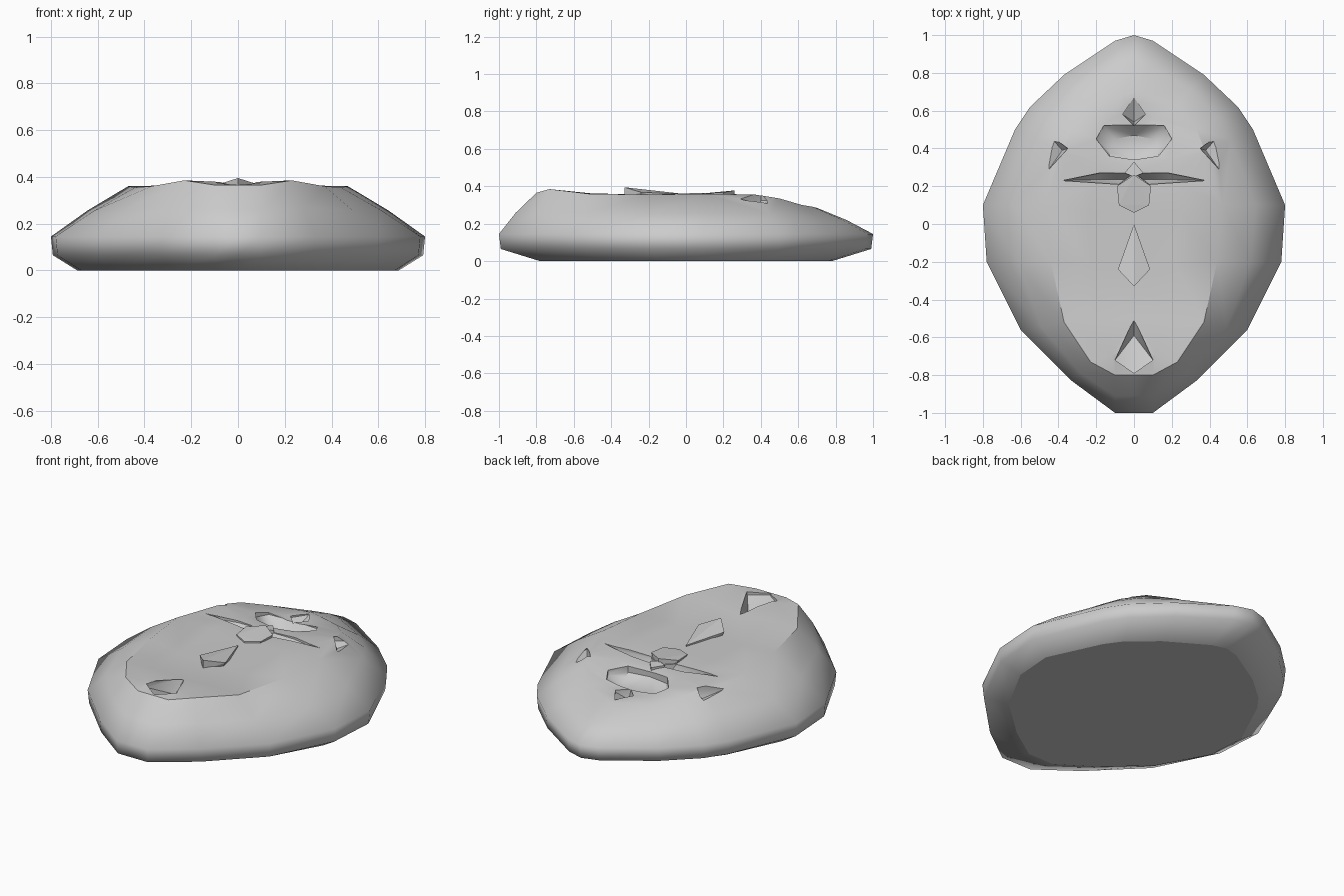
import bpy, bmesh
from mathutils import Vector

if "Cube" in bpy.data.objects:
    bpy.data.objects.remove(bpy.data.objects["Cube"], do_unlink=True)

grey = bpy.data.materials.new("plain grey")
grey.use_nodes = True
COLOUR = (0.6, 0.6, 0.6, 1)
grey.diffuse_color = COLOUR
grey.node_tree.nodes["Principled BSDF"].inputs["Base Color"].default_value = COLOUR


def make(name, bm):
    bmesh.ops.recalc_face_normals(bm, faces=bm.faces[:])
    mesh = bpy.data.meshes.new(name)
    bm.to_mesh(mesh)
    bm.free()
    mesh.materials.append(grey)
    obj = bpy.data.objects.new(name, mesh)
    bpy.context.collection.objects.link(obj)
    return obj


def hull(name, points):
    bm = bmesh.new()
    for p in points:
        bm.verts.new(p)
    bmesh.ops.convex_hull(bm, input=bm.verts[:])
    return make(name, bm)


# Spokes of the body: rim x y, shoulder x y z, spine y z, fold height
spokes = [
    (0, -1, 0, -.8, .365, -.7, .375, 0),
    (.1, -1, .1, -.8, .365, -.7, .375, 0),
    (.33, -.83, .23, -.73, .385, -.65, .375, 0),
    (.6, -.56, .37, -.52, .36, -.5, .345, .01),
    (.78, -.2, .44, -.2, .355, -.25, .35, -.02),
    (.8, .1, .47, .1, .36, .05, .35, .01),
    (.63, .5, .38, .38, .355, .3, .34, 0),
    (.55, .62, .33, .5, .335, .42, .31, 0),
    (.37, .79, .22, .62, .30, .5, .295, 0),
    (.1, .97, .06, .68, .29, .6, .295, 0),
    (0, 1, 0, .7, .285, .6, .295, 0),
]


def rib(s, side):
    rx, ry, sx, sy, sz, cy, cz, fold = s
    shoulder = Vector((sx, sy, sz))
    rim = Vector((rx, ry, .145))
    spine = Vector((0, cy, cz))
    pts = [Vector((rx * .86, ry * .78, 0)), Vector((rx * .99, ry * .99, .065)), rim,
           rim.lerp(shoulder, .5) + Vector((rx * .01, ry * .01, .004)), shoulder,
           shoulder.lerp(spine, .5) + Vector((0, 0, fold)), spine]
    return [Vector((p.x * side, p.y, p.z)) for p in pts]


# Body: closed skin of ribs with a flat underside
ribs = [rib(s, 1) for s in spokes] + [rib(s, -1) for s in spokes[-2:0:-1]]
bm = bmesh.new()
rows = [[bm.verts.new(p) for p in r] for r in ribs]
for a, b in zip(rows, rows[1:] + rows[:1]):
    for k in range(len(a) - 1):
        bm.faces.new((a[k], b[k], b[k + 1], a[k + 1]))
bm.faces.new([r[0] for r in rows])
bmesh.ops.remove_doubles(bm, verts=bm.verts[:], dist=.0005)
bmesh.ops.dissolve_degenerate(bm, edges=bm.edges[:], dist=.0005)
body = make("body", bm)


# Hollows: a mirrored half outline, straight down to a level, then to the floor
def carve(half, level, floors, sides=(1, -1)):
    points = [(x * s, y, z) for x, y in half for z in (level, .5) for s in sides]
    points += [(x * s, y, z) for x, y, z in floors for s in sides]
    cutter = hull("hollow_cutter", list(dict.fromkeys(points)))
    mod = body.modifiers.new("hollow", "BOOLEAN")
    mod.operation, mod.solver, mod.object = "DIFFERENCE", "EXACT", cutter
    bpy.context.view_layer.objects.active = body
    bpy.ops.object.modifier_apply(modifier=mod.name)
    bpy.data.objects.remove(cutter, do_unlink=True)


carve([(0, -.5), (.1, -.72), (0, -.79)], .355, [(0, -.59, .29)])
carve([(0, .67), (.06, .58), (0, .52)], .285, [(0, .54, .24)])
carve([(0, .53), (.16, .52), (.2, .45), (.13, .36), (0, .34)], .3,
      [(0, .47, .24), (.1, .45, .24), (.13, .38, .28)])
for side in (1, -1):
    carve([(0, .27), (.18, .27), (.38, .23), (.08, .21)], .34,
          [(.05, .235, .29), (.2, .235, .31)], (side,))
    carve([(.35, .4), (.45, .29), (.46, .48)], .325, [(.38, .39, .29)], (side,))

# Smooth sides, crisp underside border
bpy.ops.object.select_all(action="DESELECT")
body.select_set(True)
bpy.context.view_layer.objects.active = body
bpy.ops.object.shade_smooth_by_angle(angle=.6)
verts = body.data.vertices
for edge in body.data.edges:
    top = max(verts[i].co.z for i in edge.vertices)
    if top < .2:
        edge.use_edge_sharp = top < .001


# Raised facets along the middle
def facet(name, half, depth):
    top = [(x * s, y, z) for x, y, z in half for s in (1, -1)]
    top = list(dict.fromkeys(top))
    hull(name, top + [(x * .6, y, z - depth) for x, y, z in top])


facet("front_diamond", [(0, -.33, .395), (.085, -.24, .368), (0, 0, .358)], .06)
facet("middle_hexagon", [(0, .06, .358), (.08, .1, .363), (.09, .2, .368), (0, .26, .378)], .09)
facet("small_knob", [(0, .33, .35), (.05, .27, .355), (0, .25, .36)], .08)
